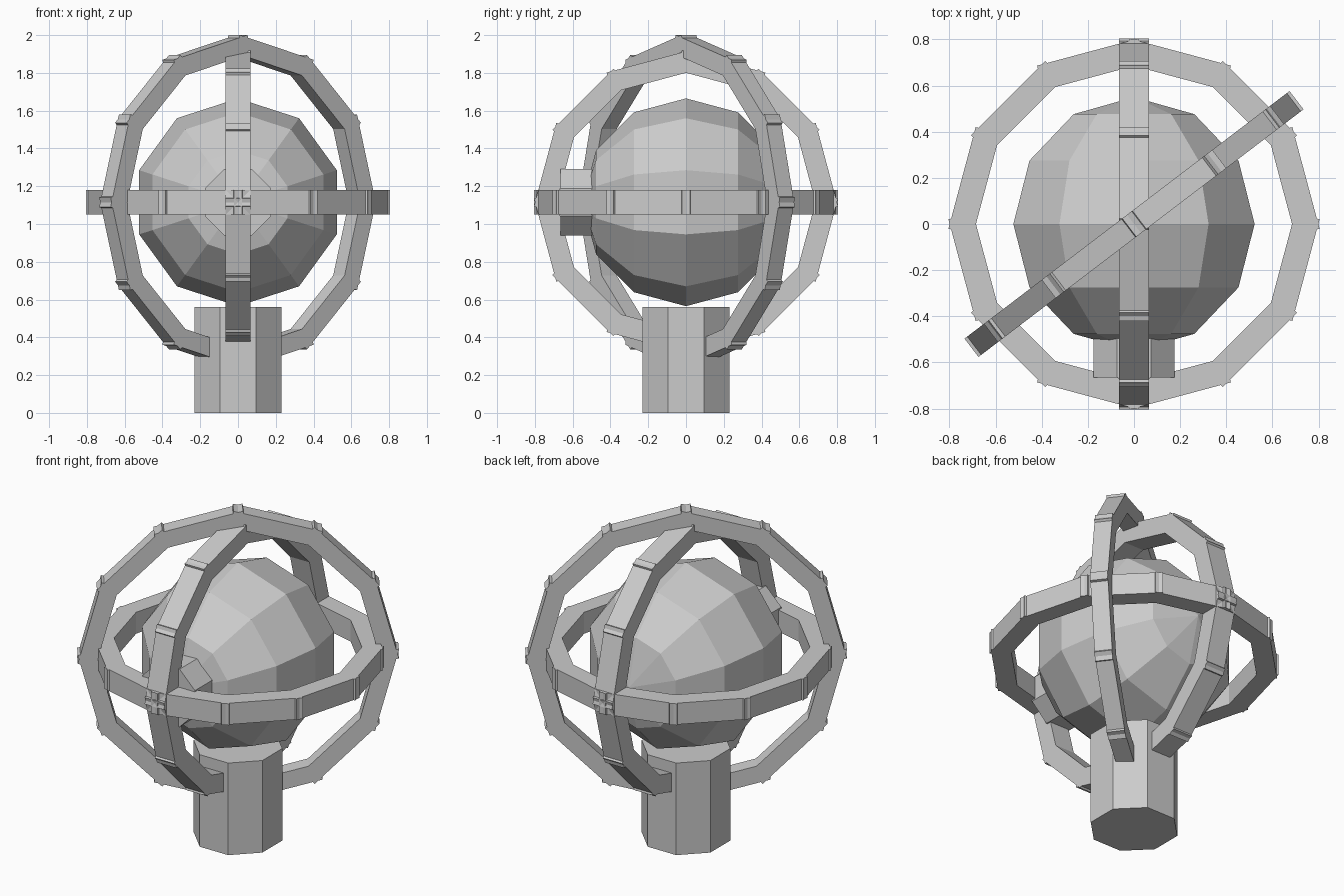
import bpy, math
from mathutils import Matrix

if "Cube" in bpy.data.objects:
    bpy.data.objects.remove(bpy.data.objects["Cube"])

CZ = 1.115           # centre height of the globe and rings


def add_box(name, mat, size):
    bpy.ops.mesh.primitive_cube_add(size=1)
    ob = bpy.context.object
    ob.name = name
    ob.data.transform(mat @ Matrix.Diagonal((*size, 1)))
    return ob


def prism(name, radius, depth, loc, rot=(0, 0, 0)):
    # octagonal prism with flats facing the axes
    bpy.ops.mesh.primitive_cylinder_add(vertices=8, radius=radius, depth=depth)
    ob = bpy.context.object
    ob.name = name
    ob.data.transform(Matrix.Rotation(math.pi / 8, 4, 'Z'))
    ob.location, ob.rotation_euler = loc, rot
    return ob


def ring(name, orient, outer, thick, width, length):
    # twelve overlapping bars whose outer corners poke out at the joints
    bars = []
    for k in range(12):
        m = (Matrix.Translation((0, 0, CZ)) @ orient
             @ Matrix.Rotation(math.radians(15 + 30 * k), 4, 'Z')
             @ Matrix.Translation((outer - thick / 2, 0, 0)))
        bars.append(add_box(name, m, (thick, length, width)))
    bpy.ops.object.select_all(action='DESELECT')
    for b in bars:
        b.select_set(True)
    bpy.context.view_layer.objects.active = bars[0]
    bpy.ops.object.join()
    bars[0].name = name


# base column
prism("base_column", 0.25, 0.56, (0, 0, 0.28))

# faceted eyeball, poles along y
bpy.ops.mesh.primitive_uv_sphere_add(segments=10, ring_count=6, radius=0.55,
                                     location=(0, 0, CZ),
                                     rotation=(math.pi / 2, 0, 0))
bpy.context.object.name = "eyeball"

# pupil on the front
prism("pupil", 0.19, 0.2, (0, -0.565, CZ), (math.pi / 2, 0, 0))

# rings: horizontal, upright side-facing, larger upright diagonal
upright = Matrix.Rotation(math.pi / 2, 4, 'X')
ring("horizontal_ring", Matrix.Identity(4), 0.772, 0.11, 0.13, 0.456)
ring("upright_ring", Matrix.Rotation(math.pi / 2, 4, 'Z') @ upright,
     0.772, 0.11, 0.13, 0.456)
ring("diagonal_ring", Matrix.Rotation(math.radians(37.3), 4, 'Z') @ upright,
     0.849, 0.10, 0.10, 0.508)
